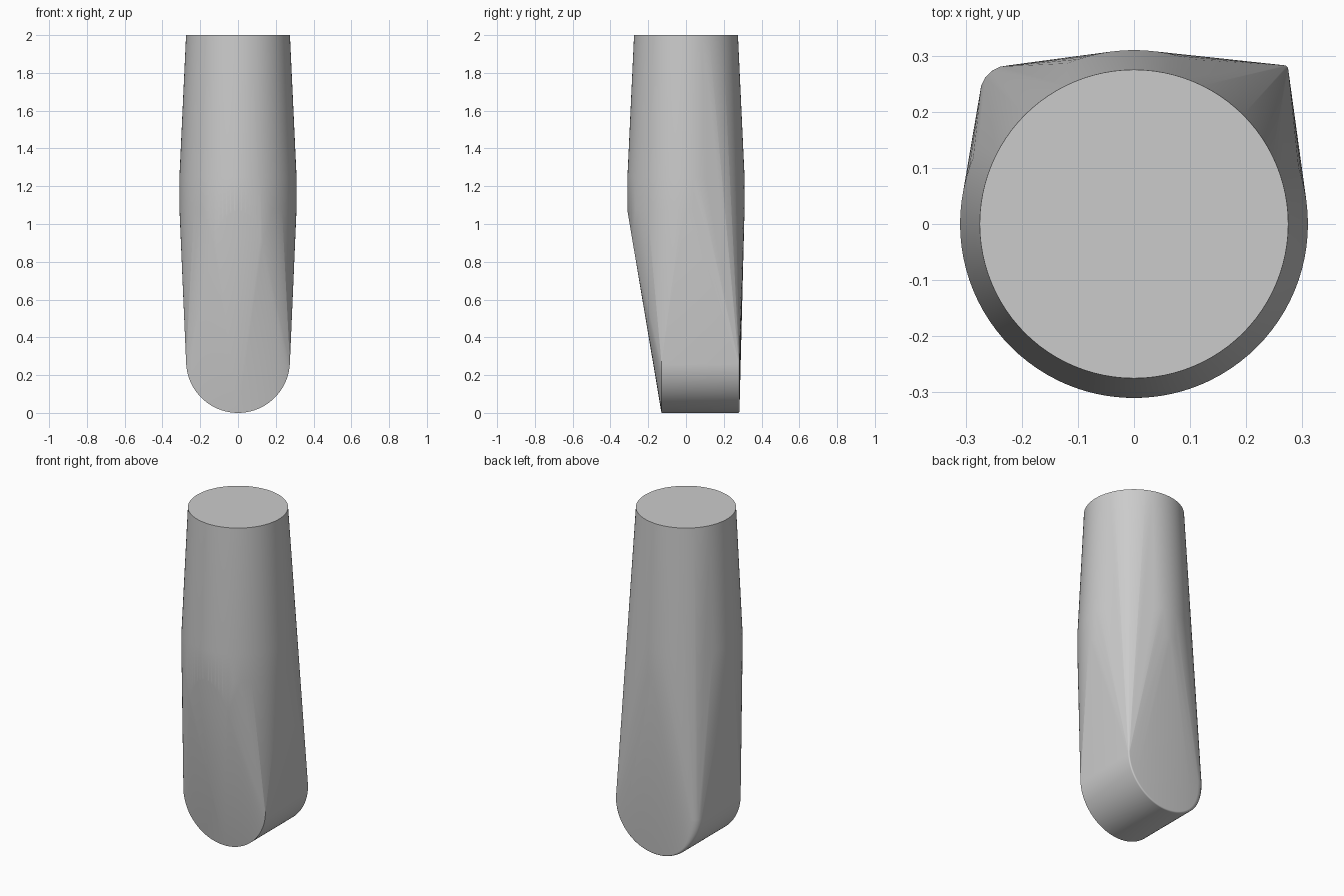
import bpy, bmesh, math
from math import sin, cos, pi, sqrt

cube = bpy.data.objects.get("Cube")
if cube:
    bpy.data.objects.remove(cube, do_unlink=True)

TOP_R, MID_R, FOOT_R = 0.275, 0.31, 0.275
FRONT_Y, BACK_Y = -0.13, 0.283
CUT_TOP = 1.07


def grey_material():
    mat = bpy.data.materials.new("plain grey")
    mat.use_nodes = True
    colour = (0.6, 0.6, 0.6, 1)
    mat.diffuse_color = colour
    mat.node_tree.nodes["Principled BSDF"].inputs["Base Color"].default_value = colour
    return mat


def ring(radius, z, count=96):
    return [(radius * cos(2 * pi * i / count), radius * sin(2 * pi * i / count), z)
            for i in range(count)]


def half_disc(y, inset=0.0, count=48):
    # lower half of the rounded foot, seen from the front
    r = FOOT_R - inset
    return [(r * cos(pi + pi * i / count), y, FOOT_R + r * sin(pi + pi * i / count))
            for i in range(count + 1)]


# Tapered round shaft: top rim and the widest band
points = ring(TOP_R, 2.0) + ring(MID_R, CUT_TOP + 0.01) + ring(MID_R, 1.25)

# Arched upper edge of the sloping front flat
slope = (FRONT_Y + MID_R) / CUT_TOP
for i in range(-12, 13):
    x = 0.13 * i / 12
    y = -sqrt(MID_R ** 2 - x ** 2)
    points.append((x, y, (FRONT_Y - y) / slope))

# Horizontal rounded foot: crisp front rim, softened back rim
points += half_disc(FRONT_Y)
count, steps = 48, 5
for i in range(count + 1):
    a = pi + pi * i / count
    fillet = 0.008 + 0.045 * max(0, -cos(a)) ** 4
    for k in range(steps + 1):
        t = pi / 2 * k / steps
        r = FOOT_R - fillet * (1 - cos(t))
        y = BACK_Y - fillet * (1 - sin(t))
        points.append((r * cos(a), y, FOOT_R + r * sin(a)))

# Skin all sections with one tight convex surface
bm = bmesh.new()
for p in points:
    bm.verts.new(p)
bmesh.ops.convex_hull(bm, input=bm.verts[:])
bmesh.ops.delete(bm, geom=[v for v in bm.verts if not v.link_faces], context="VERTS")
bmesh.ops.dissolve_limit(bm, angle_limit=0.002, verts=bm.verts[:], edges=bm.edges[:])
bmesh.ops.recalc_face_normals(bm, faces=bm.faces[:])
mesh = bpy.data.meshes.new("tapered_shaft")
bm.to_mesh(mesh)
bm.free()
mesh.materials.append(grey_material())

shaft = bpy.data.objects.new("tapered_shaft", mesh)
bpy.context.collection.objects.link(shaft)
bpy.ops.object.select_all(action="DESELECT")
shaft.select_set(True)
bpy.context.view_layer.objects.active = shaft
bpy.ops.object.shade_smooth_by_angle(angle=math.radians(30))
